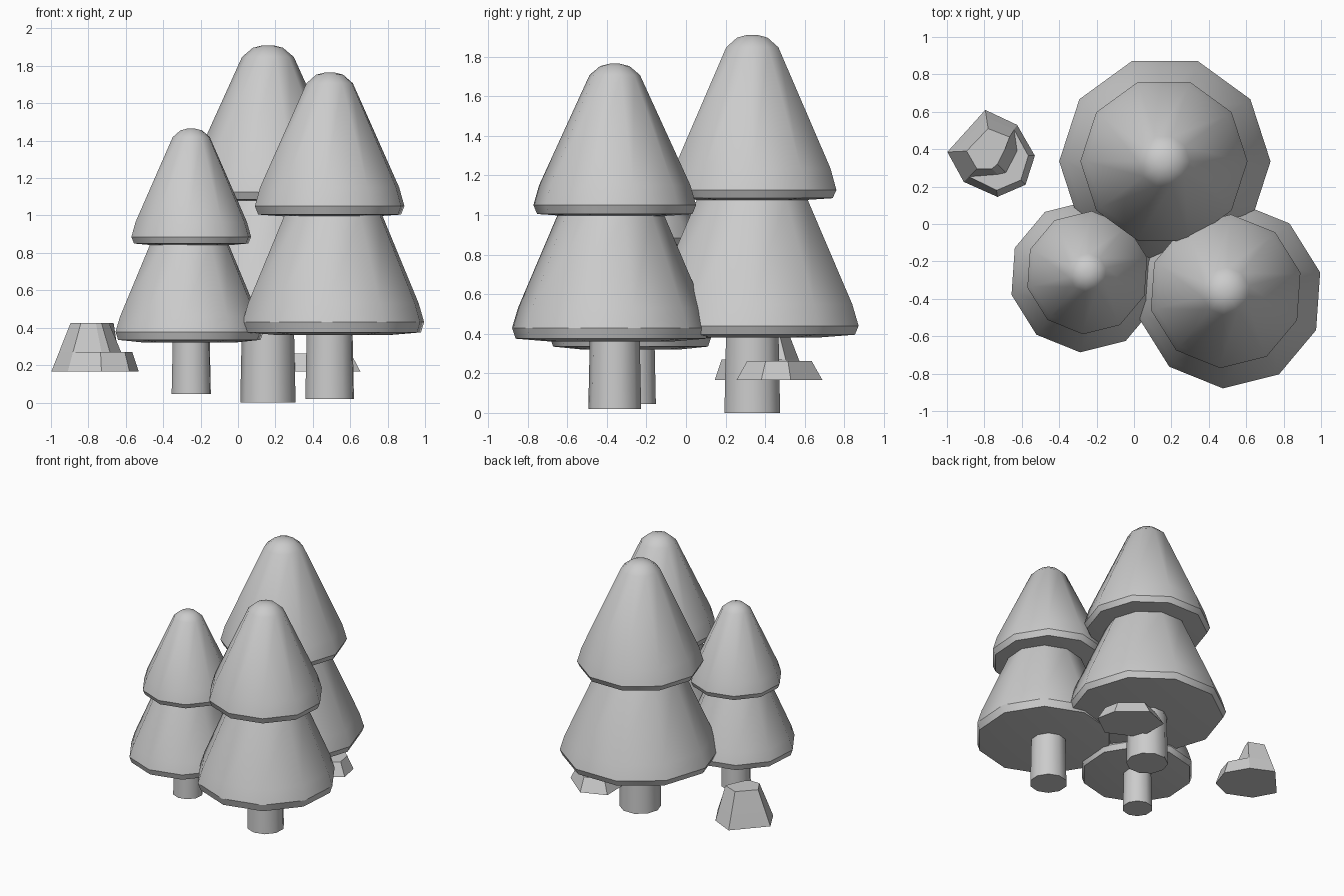
import bpy
import bmesh
from math import cos, sin, pi, radians
from mathutils import Vector

SIDES = 10

cube = bpy.data.objects.get("Cube")
if cube:
    bpy.data.objects.remove(cube, do_unlink=True)

grey = bpy.data.materials.new("light_grey")
grey.use_nodes = True
colour = (0.6, 0.6, 0.6, 1)
grey.diffuse_color = colour
grey.node_tree.nodes["Principled BSDF"].inputs["Base Color"].default_value = colour


def finish(name, bm):
    bmesh.ops.recalc_face_normals(bm, faces=bm.faces)
    mesh = bpy.data.meshes.new(name)
    bm.to_mesh(mesh)
    bm.free()
    mesh.materials.append(grey)
    obj = bpy.data.objects.new(name, mesh)
    bpy.context.collection.objects.link(obj)
    return obj


def bridge(bm, low, high):
    n = len(low)
    for i in range(n):
        j = (i + 1) % n
        corners = list(dict.fromkeys((low[i], low[j], high[j], high[i])))
        if len(corners) > 2:
            bm.faces.new(corners)


def turned(name, centre, profile, turn, sharp):
    """Ten-sided lathe of (radius, z) rings; the listed rings are hard edges."""
    bm = bmesh.new()
    rings = []
    for r, z in profile:
        angles = [turn + 2 * pi * i / SIDES for i in range(SIDES)]
        rings.append([bm.verts.new((centre[0] + r * cos(a), centre[1] + r * sin(a), z))
                      for a in angles])
    for low, high in zip(rings, rings[1:]):
        bridge(bm, low, high)
    bm.faces.new(rings[0])
    bm.faces.new(rings[-1])
    for face in bm.faces:
        face.smooth = True
    for k in sharp:
        for i in range(SIDES):
            bm.edges.get((rings[k][i], rings[k][i - 1])).smooth = False
    return finish(name, bm)


def tree(name, centre, shift, turn, trunk_r, low_r, up_r, heights):
    ground, low_z, low_rim, up_z, up_rim, top = heights
    low_centre = (centre[0] + shift[0], centre[1] + shift[1])
    slope = 0.1 * up_r / 0.41
    # trunk
    turned(name + "_trunk", centre,
           [(trunk_r, ground), (trunk_r * 0.94, low_z + 0.02)], turn, (0, 1))
    # lower foliage, ending inside the upper foliage
    turned(name + "_lower_foliage", low_centre,
           [(low_r * 0.6, low_z - 0.015), (low_r * 0.965, low_z), (low_r, low_rim),
            (low_r * 0.94, low_rim + slope), (up_r * 0.65, up_z),
            (up_r * 0.6, up_rim)], turn, (1, 2, 5))
    # upper foliage with a rounded tip
    turned(name + "_upper_foliage", centre,
           [(up_r * 0.6, up_z - 0.01), (up_r * 0.955, up_z), (up_r, up_rim),
            (up_r * 0.93, up_rim + slope), (up_r * 0.31, top - 0.14 * up_r),
            (up_r * 0.18, top - 0.03 * up_r), (up_r * 0.06, top)], turn, (1, 2))


tree("back_tree", (0.16, 0.335), (0.005, 0), 0, 0.148, 0.565, 0.447,
     (0, 0.395, 0.44, 1.085, 1.126, 1.91))
tree("left_tree", (0.49, -0.36), (0.02, -0.02), radians(14), 0.134, 0.5, 0.412,
     (0.02, 0.375, 0.43, 1.005, 1.05, 1.765))
tree("right_tree", (-0.25, -0.26), (-0.01, -0.02), radians(14), 0.108, 0.407, 0.33,
     (0.045, 0.335, 0.378, 0.85, 0.885, 1.465))


def rock(name, layers):
    """Faceted stone lofted through (z, outline) layers."""
    bm = bmesh.new()
    rings = [[bm.verts.new((x, y, z)) for x, y in pts] for z, pts in layers]
    for low, high in zip(rings, rings[1:]):
        bridge(bm, low, high)
    bm.faces.new(rings[0])
    bm.faces.new(rings[-1])
    bmesh.ops.remove_doubles(bm, verts=bm.verts, dist=0.001)
    return finish(name, bm)


# stepped rock: the step runs round the front and +x sides only
base = [(-0.795, 0.61), (-0.625, 0.53), (-0.53, 0.365), (-0.58, 0.21),
        (-0.73, 0.145), (-0.91, 0.225), (-0.998, 0.385)]
top = [(-0.78, 0.51), (-0.665, 0.465), (-0.69, 0.4), (-0.73, 0.32),
       (-0.76, 0.295), (-0.84, 0.295), (-0.895, 0.39)]
ledge = [Vector(b).lerp(Vector(t), 0.4) for b, t in zip(base, top)]
ledge[2:5] = [Vector(p) for p in ((-0.565, 0.365), (-0.605, 0.235), (-0.735, 0.18))]
inner = list(ledge)
inner[2:5] = [Vector(p) for p in ((-0.625, 0.39), (-0.685, 0.275), (-0.73, 0.265))]
rock("stepped_rock", [(0.165, base), (0.27, ledge), (0.27, inner), (0.425, top)])

# low rock under the back tree
base = [(0.485, 0.255), (0.25, 0.37), (0.245, 0.62), (0.43, 0.69),
        (0.625, 0.53), (0.655, 0.38)]
middle = Vector((0.45, 0.47))
top = [Vector(p).lerp(middle, 0.25) for p in base]
rock("low_rock", [(0.165, base), (0.262, top)])
